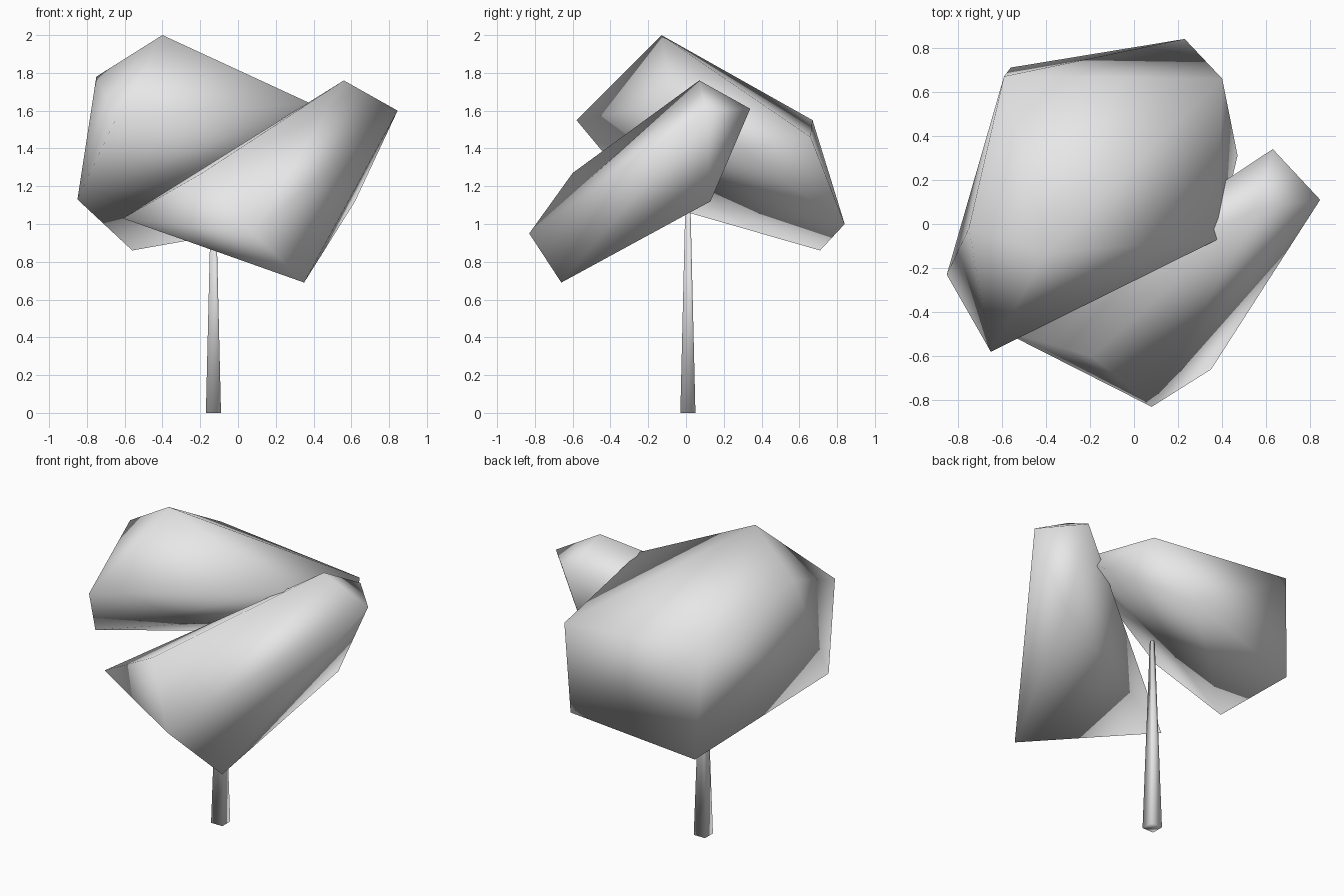
import bpy
import bmesh

if "Cube" in bpy.data.objects:
    bpy.data.objects.remove(bpy.data.objects["Cube"], do_unlink=True)

# One plain pale grey for the whole tree
grey = bpy.data.materials.new("pale grey")
grey.use_nodes = True
grey.diffuse_color = (0.8, 0.8, 0.8, 1)
grey.node_tree.nodes["Principled BSDF"].inputs["Base Color"].default_value = (0.8, 0.8, 0.8, 1)


def finish(name, bm):
    """Turn a bmesh into a smooth-shaded object."""
    bmesh.ops.recalc_face_normals(bm, faces=bm.faces)
    for face in bm.faces:
        face.smooth = True
    mesh = bpy.data.meshes.new(name)
    bm.to_mesh(mesh)
    bm.free()
    mesh.materials.append(grey)
    obj = bpy.data.objects.new(name, mesh)
    bpy.context.collection.objects.link(obj)
    return obj


def foliage(name, corners):
    """Closed faceted clump wrapped around its corner points."""
    bm = bmesh.new()
    for corner in corners:
        bm.verts.new(corner)
    result = bmesh.ops.convex_hull(bm, input=bm.verts)
    loose = [v for v in result["geom_interior"] if isinstance(v, bmesh.types.BMVert)]
    bmesh.ops.delete(bm, geom=loose, context="VERTS")
    return finish(name, bm)


# Large rear clump
foliage("large_foliage", [
    (-0.40, -0.13, 2.00), (-0.75, -0.02, 1.78), (-0.65, -0.58, 1.55),
    (-0.85, -0.23, 1.13), (-0.59, 0.67, 1.55), (-0.56, 0.71, 0.86),
    (0.23, 0.84, 1.00), (0.40, 0.66, 1.46), (0.47, 0.31, 1.38),
    (0.38, -0.07, 1.64),
])

# Long front clump: upper end, then lower end
foliage("front_foliage", [
    (0.56, 0.07, 1.76), (0.63, 0.34, 1.61), (0.845, 0.11, 1.60), (0.62, 0.13, 1.12),
    (-0.19, -0.60, 1.27), (-0.61, -0.48, 1.03), (0.08, -0.83, 0.95), (0.35, -0.66, 0.69),
])

# Tapered square trunk
height, base, tip = 1.25, 0.04, 0.01
bm = bmesh.new()
bmesh.ops.create_cube(bm, size=2)
for v in bm.verts:
    half = tip if v.co.z > 0 else base
    v.co = (v.co.x * half, v.co.y * half, height if v.co.z > 0 else 0)
trunk = finish("trunk", bm)
trunk.location = (-0.13, 0.01, 0)
